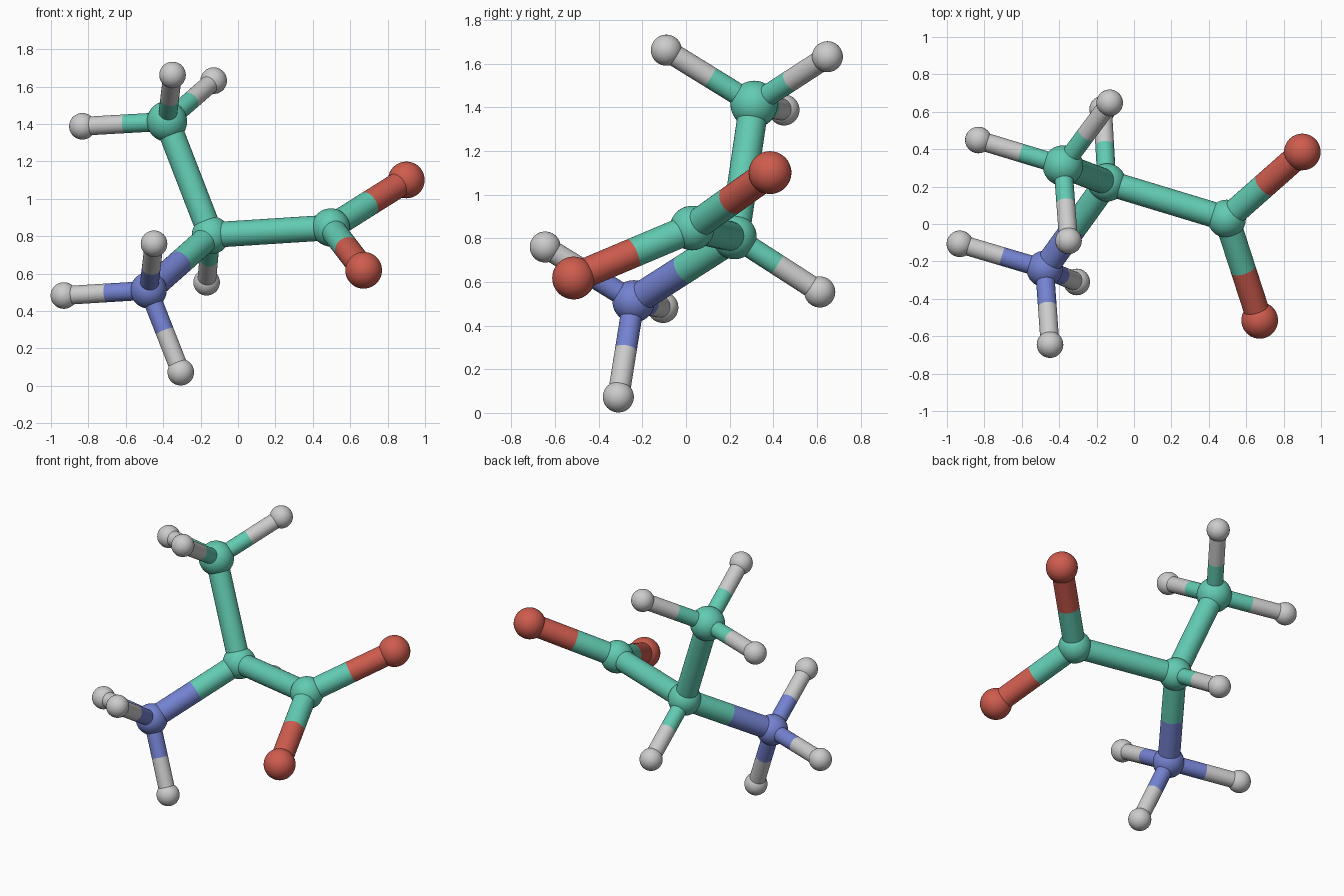
import bpy
from mathutils import Vector

if "Cube" in bpy.data.objects:
    bpy.data.objects.remove(bpy.data.objects["Cube"], do_unlink=True)


def make_material(name, rgb):
    mat = bpy.data.materials.new(name)
    mat.use_nodes = True
    mat.diffuse_color = (*rgb, 1)
    bsdf = mat.node_tree.nodes["Principled BSDF"]
    bsdf.inputs["Base Color"].default_value = (*rgb, 1)
    bsdf.inputs["Roughness"].default_value = 0.5
    return mat


GREEN = make_material("sea_green", (0.122, 0.597, 0.445))
RED = make_material("brick_red", (0.62, 0.107, 0.076))
BLUE = make_material("periwinkle_blue", (0.175, 0.225, 0.64))
GREY = make_material("light_grey", (0.60, 0.60, 0.60))

# Atoms: name -> (centre, radius, material)
ATOMS = {
    "alpha_carbon": ((-0.145, 0.222, 0.806), 0.102, GREEN),
    "methyl_carbon": ((-0.38, 0.312, 1.414), 0.108, GREEN),
    "carboxyl_carbon": ((0.496, 0.028, 0.847), 0.102, GREEN),
    "upper_oxygen": ((0.90, 0.385, 1.101), 0.098, RED),
    "lower_oxygen": ((0.672, -0.515, 0.618), 0.098, RED),
    "nitrogen": ((-0.478, -0.24, 0.511), 0.097, BLUE),
    "alpha_hydrogen": ((-0.168, 0.613, 0.554), 0.071, GREY),
    "methyl_hydrogen_right": ((-0.832, 0.449, 1.388), 0.071, GREY),
    "methyl_hydrogen_front": ((-0.35, -0.09, 1.662), 0.071, GREY),
    "methyl_hydrogen_back": ((-0.13, 0.648, 1.632), 0.071, GREY),
    "amine_hydrogen_right": ((-0.931, -0.106, 0.483), 0.071, GREY),
    "amine_hydrogen_front": ((-0.449, -0.645, 0.76), 0.071, GREY),
    "amine_hydrogen_bottom": ((-0.306, -0.31, 0.073), 0.071, GREY),
}

# Bonds: pairs of joined atoms
BONDS = [
    ("alpha_carbon", "methyl_carbon"),
    ("alpha_carbon", "carboxyl_carbon"),
    ("alpha_carbon", "nitrogen"),
    ("alpha_carbon", "alpha_hydrogen"),
    ("carboxyl_carbon", "upper_oxygen"),
    ("carboxyl_carbon", "lower_oxygen"),
    ("methyl_carbon", "methyl_hydrogen_right"),
    ("methyl_carbon", "methyl_hydrogen_front"),
    ("methyl_carbon", "methyl_hydrogen_back"),
    ("nitrogen", "amine_hydrogen_right"),
    ("nitrogen", "amine_hydrogen_front"),
    ("nitrogen", "amine_hydrogen_bottom"),
]


def finish(name, mat):
    obj = bpy.context.object
    obj.name = name
    obj.data.materials.append(mat)
    bpy.ops.object.shade_smooth_by_angle()


def rod(name, start, end, radius, mat):
    """Cylinder running from start to end."""
    axis = end - start
    bpy.ops.mesh.primitive_cylinder_add(
        vertices=32, radius=radius, depth=axis.length,
        location=(start + end) / 2,
        rotation=axis.to_track_quat("Z", "Y").to_euler())
    finish(name, mat)


# Balls
for name, (centre, radius, mat) in ATOMS.items():
    bpy.ops.mesh.primitive_uv_sphere_add(
        segments=40, ring_count=24, radius=radius, location=centre)
    finish(name, mat)

# Rods, each half in the colour of the ball it leaves
for a, b in BONDS:
    start, end = Vector(ATOMS[a][0]), Vector(ATOMS[b][0])
    middle = (start + end) / 2
    radius = 0.05 if "hydrogen" in b else 0.068
    if ATOMS[a][2] == ATOMS[b][2]:
        rod(f"{a}_to_{b}_rod", start, end, radius, ATOMS[a][2])
    else:
        rod(f"{a}_to_{b}_rod_inner", start, middle, radius, ATOMS[a][2])
        rod(f"{a}_to_{b}_rod_outer", middle, end, radius, ATOMS[b][2])
